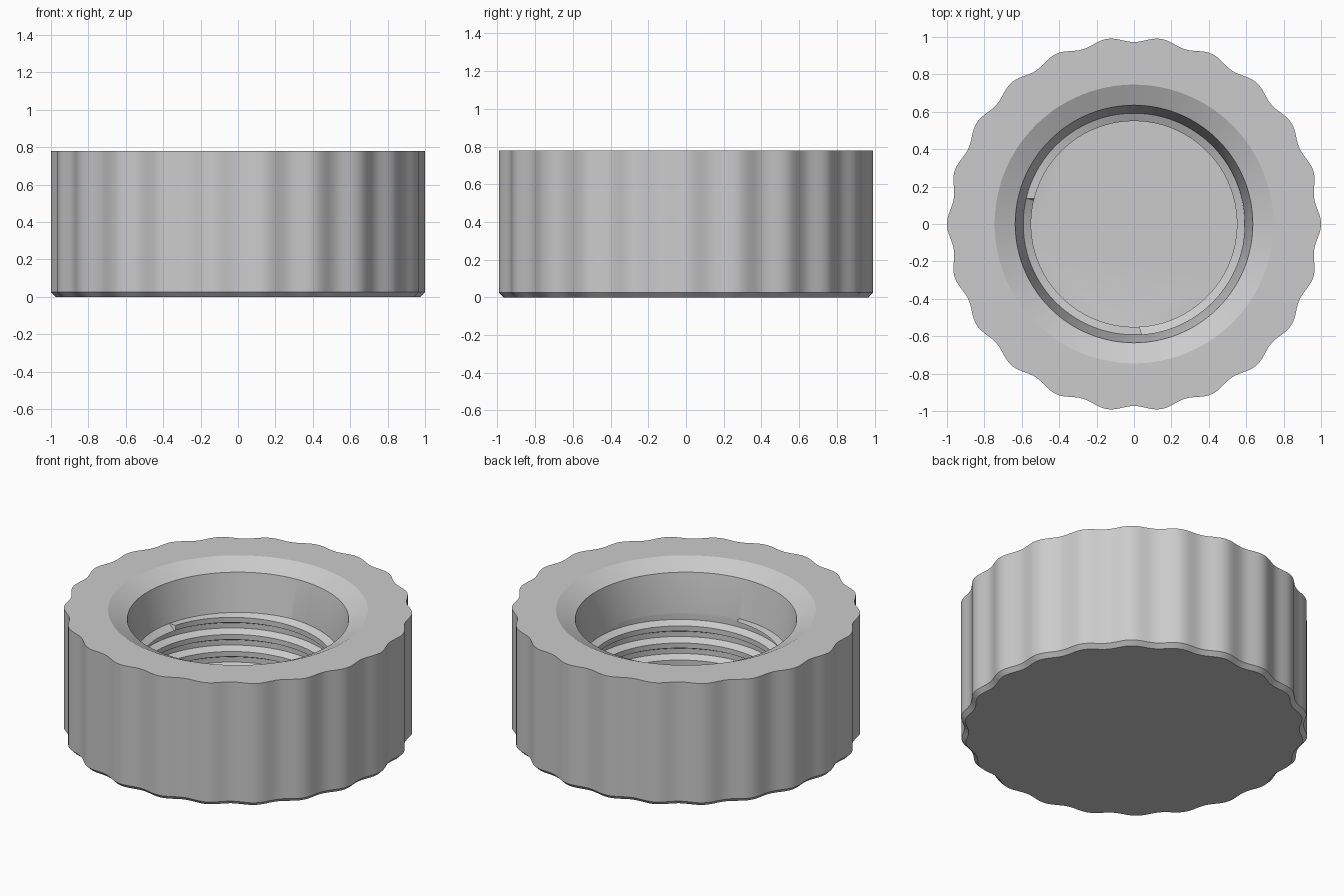
import bpy
import bmesh
from math import cos, sin, pi, radians

cube = bpy.data.objects.get("Cube")
if cube:
    bpy.data.objects.remove(cube)

LOBES, COLS = 22, 22 * 16
HEIGHT, FLOOR, THREAD_TOP = 0.78, 0.10, 0.49
MINOR, MAJOR, PITCH = 0.55, 0.592, 0.108

# One plain material
grey = bpy.data.materials.new("light_grey")
grey.use_nodes = True
colour = (0.6, 0.6, 0.6, 1)
grey.diffuse_color = colour
grey.node_tree.nodes["Principled BSDF"].inputs["Base Color"].default_value = colour

bm = bmesh.new()


def wavy(angle):
    return 0.9865 + 0.0135 * cos(LOBES * angle)


def ring(radius, z):
    """Ring of vertices; radius is a number or a function of the angle."""
    verts = []
    for j in range(COLS + 1):
        a = 2 * pi * j / COLS
        r = radius(a) if callable(radius) else radius
        verts.append(bm.verts.new((r * cos(a), r * sin(a), z)))
    return verts


def thread_row(turn, radius, offset):
    """Helical row, held within the threaded part of the bore."""
    verts = []
    for j in range(COLS + 1):
        a = 2 * pi * j / COLS
        z = FLOOR + (turn + j / COLS + offset) * PITCH
        r = radius
        if z >= THREAD_TOP:
            z, r = THREAD_TOP, MAJOR
        elif z <= FLOOR:
            z, r = FLOOR, MINOR
        verts.append(bm.verts.new((r * cos(a), r * sin(a), z)))
    return verts


# Grip wall with bottom chamfer, top face, mouth chamfer and tapered bore
rows = [
    ring(lambda a: wavy(a) - 0.025, 0),
    ring(wavy, 0.025),
    ring(wavy, HEIGHT),
    ring(0.745, HEIGHT),
    ring(0.635, 0.725),
    ring(MAJOR, THREAD_TOP),
]

# Internal screw thread, from the top down
profile = [(MINOR, 0.85), (MAJOR, 0.65), (MAJOR, 0.35), (MINOR, 0.15)]
for turn in range(4, -3, -1):
    rows += [thread_row(turn, r, offset) for r, offset in profile]
rows.append(ring(MINOR, FLOOR))

for upper, lower in zip(rows, rows[1:]):
    for j in range(COLS):
        bm.faces.new((upper[j], upper[j + 1], lower[j + 1], lower[j]))

# Underside and inner floor
bm.faces.new(rows[0][:COLS])
bm.faces.new(rows[-1][:COLS])

bmesh.ops.remove_doubles(bm, verts=bm.verts[:], dist=0.00002)
bmesh.ops.dissolve_degenerate(bm, edges=bm.edges[:], dist=0.00001)
bmesh.ops.recalc_face_normals(bm, faces=bm.faces[:])

mesh = bpy.data.meshes.new("threaded_cap")
bm.to_mesh(mesh)
bm.free()
mesh.materials.append(grey)
cap = bpy.data.objects.new("threaded_cap", mesh)
bpy.context.collection.objects.link(cap)

# Smooth curves with crisp rims
bpy.ops.object.select_all(action='DESELECT')
cap.select_set(True)
bpy.context.view_layer.objects.active = cap
bpy.ops.object.shade_smooth_by_angle(angle=radians(20))
